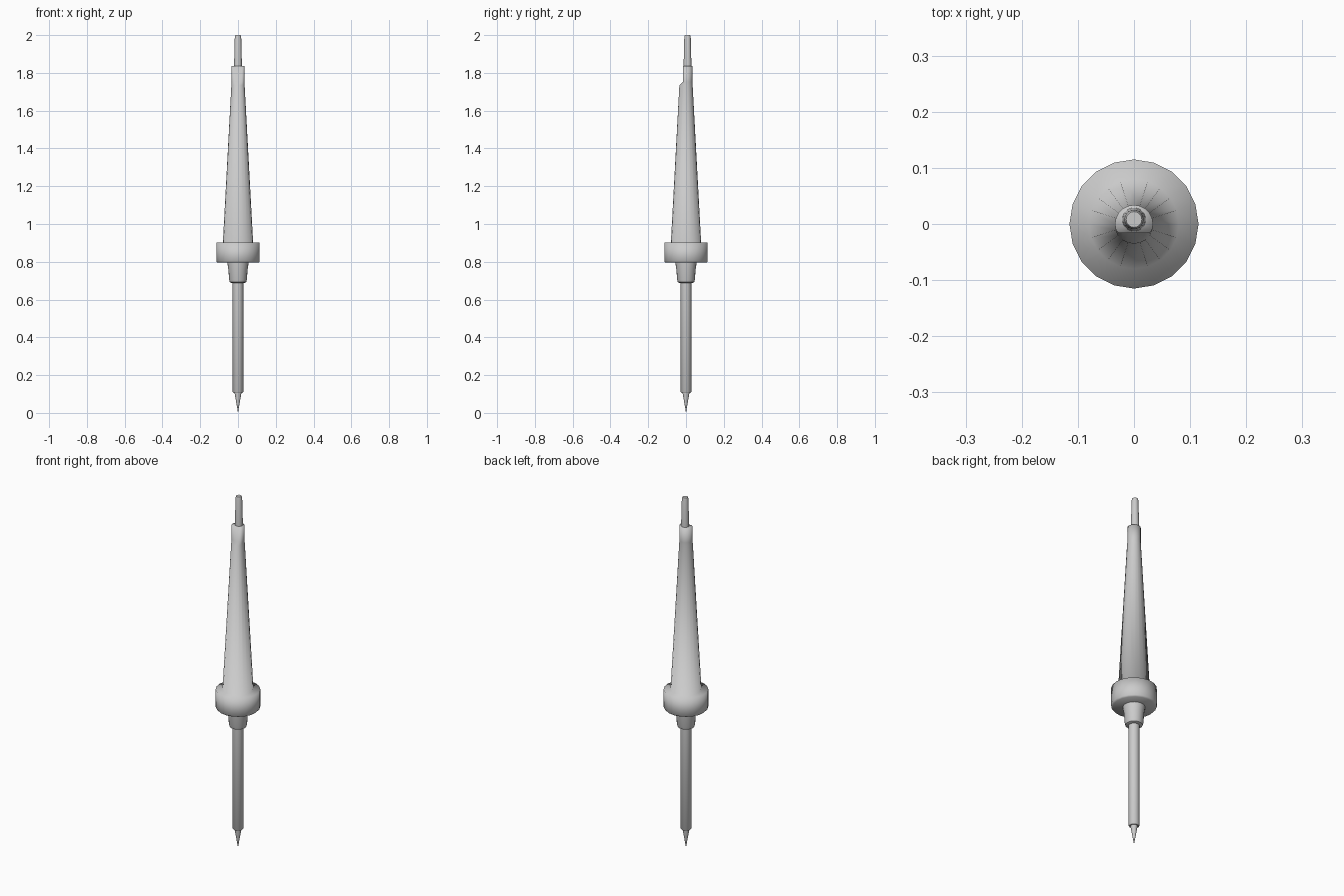
import bpy, bmesh, math

if "Cube" in bpy.data.objects:
    bpy.data.objects.remove(bpy.data.objects["Cube"])

def lathe(name, profile, sides=20, y=0.0, angle=40, flat=None):
    """Revolve (radius, z) points; flat=(z, y) trims the front above z."""
    bm = bmesh.new()
    rings = []
    for r, z in profile:
        if r == 0:
            rings.append([bm.verts.new((0, y, z))])
            continue
        ring = []
        for i in range(sides):
            a = 2 * math.pi * i / sides
            py = y + r * math.sin(a)
            if flat and z > flat[0]:
                py = max(py, flat[1])
            ring.append(bm.verts.new((r * math.cos(a), py, z)))
        rings.append(ring)
    for a, b in zip(rings, rings[1:]):
        for i in range(sides):
            j = (i + 1) % sides
            if len(a) == 1:
                bm.faces.new((a[0], b[j], b[i]))
            else:
                bm.faces.new((a[i], a[j], b[j], b[i]))
    for ring in (rings[0], rings[-1]):
        if len(ring) > 1:
            bm.faces.new(ring)
    bmesh.ops.recalc_face_normals(bm, faces=bm.faces)
    me = bpy.data.meshes.new(name)
    bm.to_mesh(me)
    bm.free()
    ob = bpy.data.objects.new(name, me)
    bpy.context.collection.objects.link(ob)
    bpy.ops.object.select_all(action='DESELECT')
    ob.select_set(True)
    bpy.context.view_layer.objects.active = ob
    bpy.ops.object.shade_smooth_by_angle(angle=math.radians(angle))
    return ob

# Pointed working tip
lathe("tip", [(0, 0), (0.004, 0.025), (0.018, 0.105), (0.018, 0.12)])
# Heated metal shaft
lathe("shaft", [(0.024, 0.106), (0.028, 0.112), (0.028, 0.70)])
# Tapered collar below the guard
lathe("collar", [(0.034, 0.688), (0.043, 0.692), (0.047, 0.705), (0.051, 0.76),
                 (0.057, 0.797), (0.057, 0.81)])
# Finger guard and tapered grip, flattened in front near the top
lathe("handle", [(0.108, 0.795), (0.115, 0.803), (0.115, 0.903),
                 (0.08, 0.903), (0.035, 1.735), (0.034, 1.752), (0.034, 1.836)],
      angle=91, flat=(1.74, -0.016))
# Power cord stub
lathe("cord", [(0.021, 1.83), (0.017, 1.99), (0.014, 2.0)], y=0.008)
